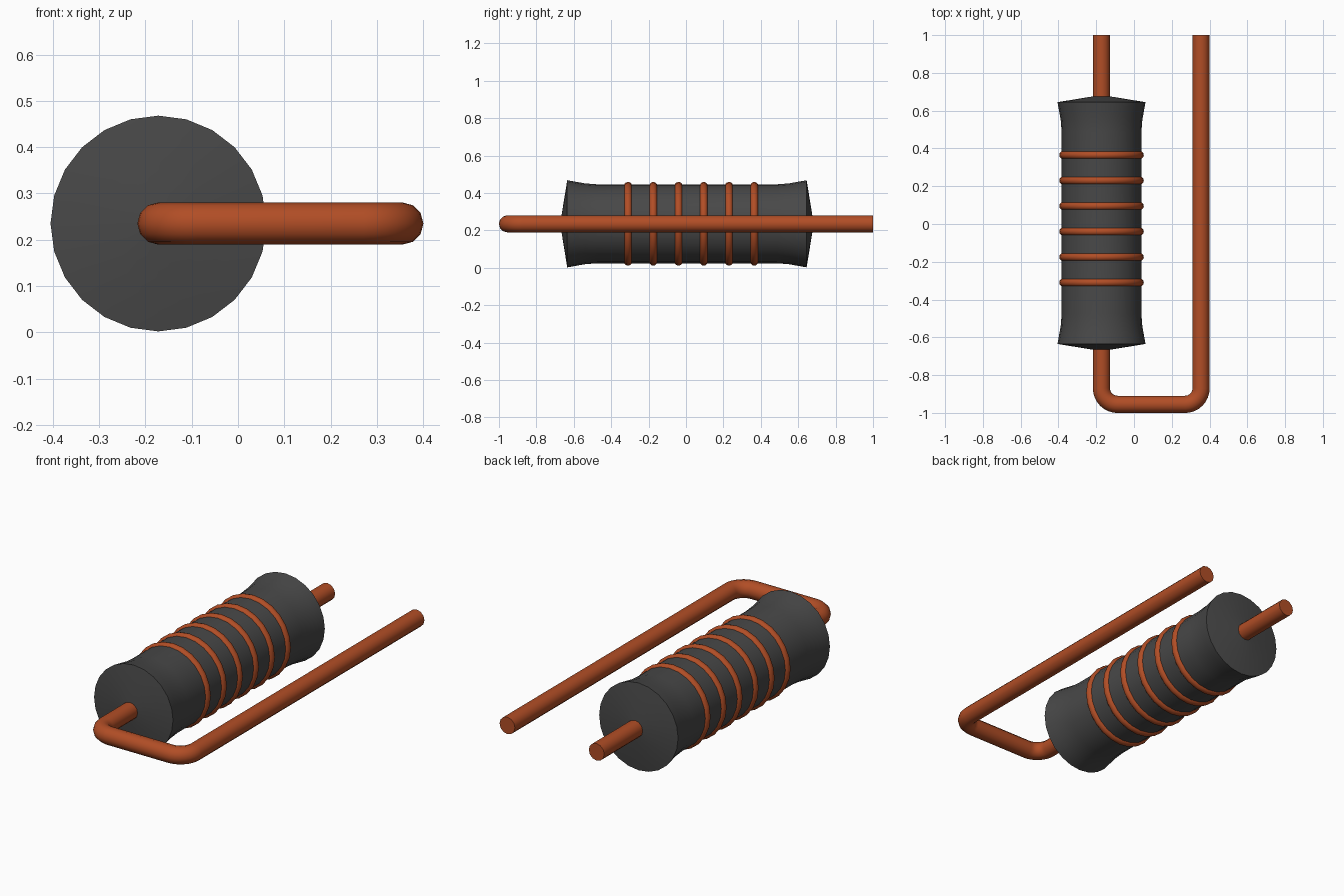
import bpy, bmesh, math

cube = bpy.data.objects.get("Cube")
if cube:
    bpy.data.objects.remove(cube, do_unlink=True)

AXIS_X, AXIS_Y, AXIS_Z = -0.172, 0.005, 0.235
SIDES = 24


def material(name, rgb):
    m = bpy.data.materials.new(name)
    m.use_nodes = True
    m.diffuse_color = (*rgb, 1)
    bsdf = next(n for n in m.node_tree.nodes if n.type == 'BSDF_PRINCIPLED')
    bsdf.inputs["Base Color"].default_value = (*rgb, 1)
    return m


grey = material("dark_grey", (0.065, 0.065, 0.065))
copper = material("copper", (0.44, 0.075, 0.019))


def smooth(obj, degrees):
    bpy.ops.object.select_all(action='DESELECT')
    obj.select_set(True)
    bpy.context.view_layer.objects.active = obj
    bpy.ops.object.shade_smooth_by_angle(angle=math.radians(degrees))


def lathe(name, profile, mat, y=0.0, closed=False):
    """Revolve (radius, y) points around the body axis."""
    bm = bmesh.new()
    rings = []
    for r, h in profile:
        rings.append([bm.verts.new((r * math.sin(a), h, r * math.cos(a)))
                      for a in (2 * math.pi * i / SIDES for i in range(SIDES))])
    pairs = list(zip(rings, rings[1:]))
    if closed:
        pairs.append((rings[-1], rings[0]))
    else:
        bm.faces.new(rings[0])
        bm.faces.new(rings[-1])
    for a, b in pairs:
        for i in range(SIDES):
            j = (i + 1) % SIDES
            bm.faces.new((a[i], a[j], b[j], b[i]))
    bmesh.ops.recalc_face_normals(bm, faces=bm.faces)
    mesh = bpy.data.meshes.new(name)
    bm.to_mesh(mesh)
    bm.free()
    obj = bpy.data.objects.new(name, mesh)
    obj.location = (AXIS_X, AXIS_Y + y, AXIS_Z)
    bpy.context.collection.objects.link(obj)
    mesh.materials.append(mat)
    smooth(obj, 40)
    return obj


# Flared body with shallow conical ends
half = [(0.03, 0.673), (0.233, 0.640), (0.224, 0.59), (0.216, 0.545), (0.211, 0.48)]
lathe("body", half + [(r, -h) for r, h in reversed(half)], grey)

# Raised wire bands
for k in range(6):
    section = [(0.203 + 0.021 * math.cos(t), 0.021 * math.sin(t))
               for t in (2 * math.pi * i / 12 for i in range(12))]
    lathe(f"band_{k + 1}", section, copper, y=-0.315 + 0.135 * k, closed=True)

# Lead wire: through the body, round two bends and back
RIGHT_X, FRONT_Y, BEND = 0.355, -0.955, 0.085
path = [(AXIS_X, 1.0)]
for cx, start in ((AXIS_X + BEND, math.pi), (RIGHT_X - BEND, 1.5 * math.pi)):
    for i in range(9):
        a = start + i * math.pi / 16
        path.append((cx + BEND * math.cos(a), FRONT_Y + BEND + BEND * math.sin(a)))
path.append((RIGHT_X, 1.0))

curve = bpy.data.curves.new("lead_wire", 'CURVE')
curve.dimensions = '3D'
curve.bevel_depth = 0.0455
curve.bevel_resolution = 4
curve.use_fill_caps = True
spline = curve.splines.new('POLY')
spline.points.add(len(path) - 1)
for p, (x, y) in zip(spline.points, path):
    p.co = (x, y, AXIS_Z, 1)
wire = bpy.data.objects.new("lead_wire", curve)
bpy.context.collection.objects.link(wire)
curve.materials.append(copper)
bpy.ops.object.select_all(action='DESELECT')
wire.select_set(True)
bpy.context.view_layer.objects.active = wire
bpy.ops.object.convert(target='MESH')
wire = bpy.context.view_layer.objects.active

# Weld the end caps to the tube
bm = bmesh.new()
bm.from_mesh(wire.data)
bmesh.ops.remove_doubles(bm, verts=bm.verts, dist=0.0001)
bmesh.ops.recalc_face_normals(bm, faces=bm.faces)
bm.to_mesh(wire.data)
bm.free()
smooth(wire, 40)
